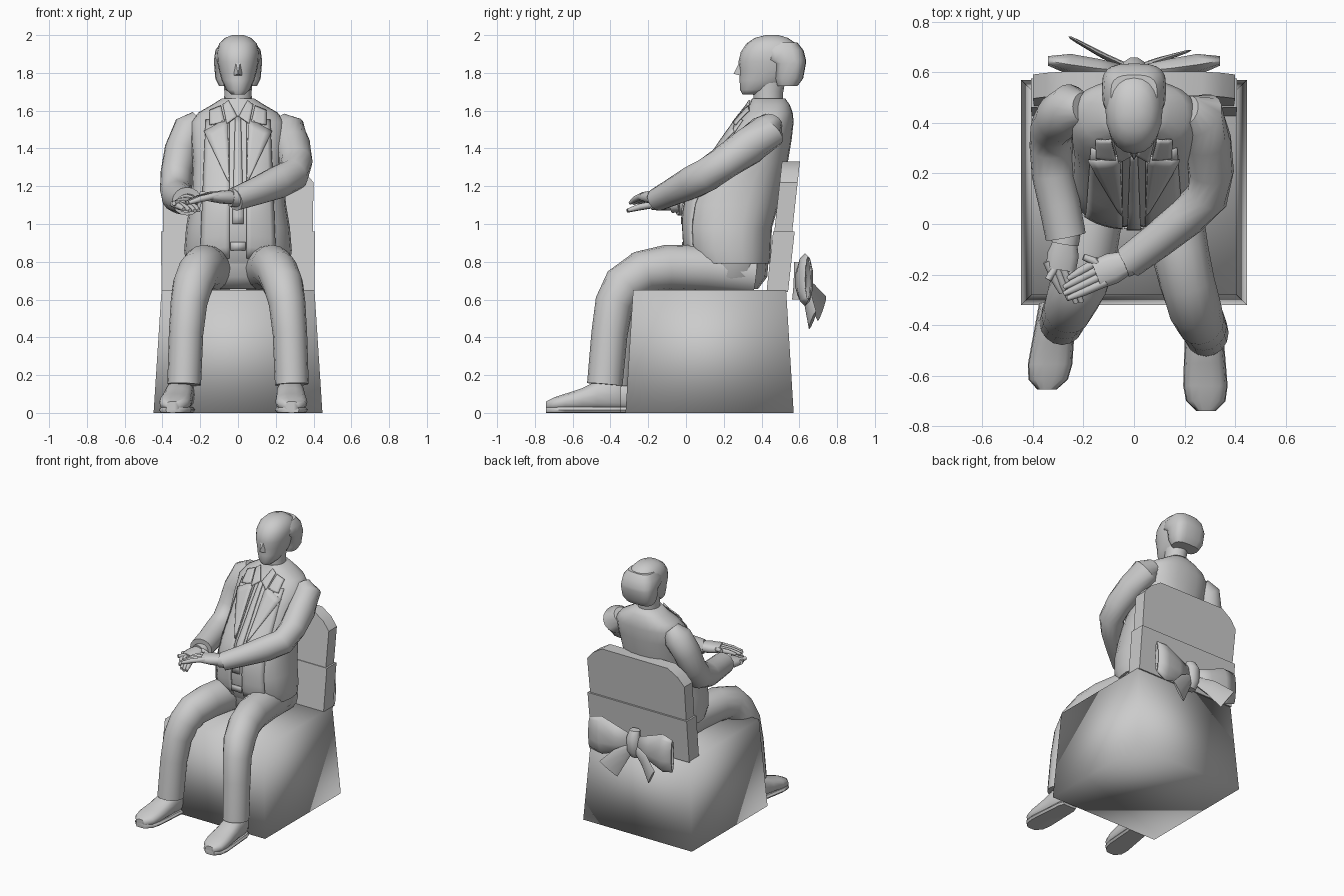
import bpy, bmesh, math
from mathutils import Vector

if "Cube" in bpy.data.objects:
    bpy.data.objects.remove(bpy.data.objects["Cube"])

grey = bpy.data.materials.new("plain_grey")
grey.diffuse_color = (0.6, 0.6, 0.6, 1)
grey.use_nodes = True
grey.node_tree.nodes["Principled BSDF"].inputs["Base Color"].default_value = grey.diffuse_color
X, Y, Z = Vector((1, 0, 0)), Vector((0, 1, 0)), Vector((0, 0, 1))


def make(name, verts, faces, angle=45):
    """Mesh object with clean normals; angle is the sharp-edge limit."""
    me = bpy.data.meshes.new(name)
    me.from_pydata([tuple(v) for v in verts], [], faces)
    bm = bmesh.new()
    bm.from_mesh(me)
    bmesh.ops.recalc_face_normals(bm, faces=bm.faces)
    bm.to_mesh(me)
    bm.free()
    me.materials.append(grey)
    me.shade_smooth()
    if angle < 180:
        me.set_sharp_from_angle(angle=math.radians(angle))
    ob = bpy.data.objects.new(name, me)
    bpy.context.collection.objects.link(ob)
    return ob


def loft(name, rings, ref=X, axis=None, n=16, p=2.0, cap=True, angle=50):
    """Skin superellipse rings (centre, half_a, half_b) along a path."""
    c = [Vector(r[0]) for r in rings]
    verts, faces = [], []
    for i, (_, a, b) in enumerate(rings):
        t = axis
        if t is None:
            t = Vector()
            if i > 0:
                t += (c[i] - c[i - 1]).normalized()
            if i < len(c) - 1:
                t += (c[i + 1] - c[i]).normalized()
            t.normalize()
        u = (ref - ref.dot(t) * t).normalized()
        v = t.cross(u)
        for k in range(n):
            w = 2 * math.pi * k / n
            cs, sn = math.cos(w), math.sin(w)
            verts.append(c[i] + u * a * math.copysign(abs(cs) ** (2 / p), cs)
                         + v * b * math.copysign(abs(sn) ** (2 / p), sn))
    for i in range(len(rings) - 1):
        for k in range(n):
            m = (k + 1) % n
            faces.append((i * n + k, i * n + m, (i + 1) * n + m, (i + 1) * n + k))
    if cap:
        faces += [tuple(range(n)), tuple(range((len(rings) - 1) * n, len(rings) * n))]
    return make(name, verts, faces, angle)


def stack(name, rows, **kw):
    """Horizontal rings from rows (z, y_front, y_back, half_width)."""
    return loft(name, [((0, (f + b) / 2, z), w, (b - f) / 2) for z, f, b, w in rows],
                axis=Z, **kw)


def slab(name, outline, front, back):
    """Extrude an x-z outline between two depth functions of z."""
    n = len(outline)
    verts = [(x, front(z), z) for x, z in outline] + [(x, back(z), z) for x, z in outline]
    faces = [tuple(range(n)), tuple(range(n, 2 * n))]
    faces += [(k, (k + 1) % n, n + (k + 1) % n, n + k) for k in range(n)]
    return make(name, verts, faces, 40)


# Covered chair: softly shaded tapered block
base = [(sx * w, y, z) for z, w, f, b in ((0, .447, -.32, .57), (.65, .405, -.28, .53))
        for sx, y in ((-1, f), (1, f), (1, b), (-1, b))]
make("chair_skirt", base, [(3, 2, 1, 0), (4, 5, 6, 7), (0, 1, 5, 4), (1, 2, 6, 5),
                           (2, 3, 7, 6), (3, 0, 4, 7)], 180)


def lean(z):
    return .43 + (z - .62) * .11


slab("chair_back", [(-.39, .62), (.39, .62), (.4, 1.22), (.35, 1.28), (.27, 1.33),
                    (-.27, 1.33), (-.35, 1.28), (-.4, 1.22)],
     lean, lambda z: lean(z) + .095)
slab("chair_sash", [(-.405, .64), (.405, .64), (.408, .96), (-.408, .96)],
     lambda z: lean(z) - .006, lambda z: lean(z) + .108)

# Bow tied behind the chair
loft("bow_knot", [((0, .59, .60), .04, .03), ((0, .61, .65), .05, .045),
                  ((0, .615, .75), .05, .045), ((0, .60, .80), .04, .03)], axis=Z, n=10)
for s, side in ((1, "left"), (-1, "right")):
    loop = loft("bow_loop_" + side, [((s * .03, .605, .70), .06, .025),
                                     ((s * .14, .615, .70), .10, .04),
                                     ((s * .25, .63, .705), .14, .045),
                                     ((s * .34, .645, .71), .12, .02)],
                ref=Z, axis=X, n=10, cap=False, angle=35)
    sol = loop.modifiers.new("cloth", "SOLIDIFY")
    sol.thickness = .008
    end = (.17, .67, .49) if s > 0 else (-.22, .72, .55)
    mid = (.09, .645, .60) if s > 0 else (-.12, .665, .63)
    loft("bow_tail_" + side, [((s * .02, .62, .67), .03, .012), (mid, .06, .012),
                              (end, .08, .008)], ref=Z, n=8, angle=30)

# Jacket body
body = [(.79, .03, .445, .275), (.86, -.005, .45, .285), (.98, -.015, .455, .275),
        (1.10, -.01, .49, .255), (1.20, .03, .51, .245), (1.33, .12, .54, .24),
        (1.45, .20, .56, .25), (1.54, .265, .57, .25), (1.59, .305, .565, .21),
        (1.63, .335, .55, .14), (1.665, .35, .525, .085)]
P = 2.4
stack("jacket_body", body, n=24, p=P, angle=60)


def chest(x, z):
    """Depth of the jacket's front surface at x, z."""
    z = min(max(z, body[0][0]), body[-1][0])
    for lo, hi in zip(body, body[1:]):
        if z <= hi[0]:
            t = (z - lo[0]) / (hi[0] - lo[0])
            f, b, w = (lo[j] + t * (hi[j] - lo[j]) for j in (1, 2, 3))
            r = min(abs(x) / w, 1)
            return (f + b) / 2 - (b - f) / 2 * (1 - r ** P) ** (1 / P)


def plate(name, quad, lift, nu=4, nv=8):
    """Thin cloth piece laid on the chest; quad = four (x, z) corners."""
    a, b, c, d = [Vector(q) for q in quad]
    verts, faces = [], []
    for j in range(nv + 1):
        for i in range(nu + 1):
            u, v = i / nu, j / nv
            q = (a * (1 - u) + b * u) * (1 - v) + (d * (1 - u) + c * u) * v
            verts.append((q.x, chest(q.x, q.y) - lift, q.y))
    for j in range(nv):
        for i in range(nu):
            k = j * (nu + 1) + i
            faces.append((k, k + 1, k + nu + 2, k + nu + 1))
    ob = make(name, verts, faces, 60)
    sol = ob.modifiers.new("cloth", "SOLIDIFY")
    sol.thickness, sol.offset = .009, 0
    return ob


# Lapels, collar, tie and belt details
for s, side in ((1, "left"), (-1, "right")):
    plate("jacket_front_" + side, [(s * .045, .82), (s * .20, .80), (s * .17, 1.55),
                                   (s * .045, 1.55)], .004, 6, 12)
    plate("lapel_" + side, [(s * .045, 1.22), (s * .06, 1.24), (s * .18, 1.49),
                            (s * .055, 1.56)], .014)
    plate("lapel_top_" + side, [(s * .07, 1.54), (s * .15, 1.525), (s * .15, 1.60),
                                (s * .09, 1.625)], .014)
    plate("shirt_collar_" + side, [(s * .005, 1.57), (s * .06, 1.53), (s * .08, 1.63),
                                   (s * .05, 1.655)], .016)
plate("tie", [(-.03, 1.0), (.03, 1.0), (.015, 1.57), (-.015, 1.57)], .008, 2, 14)
plate("belt_buckle", [(-.04, .86), (.04, .86), (.04, .905), (-.04, .905)], .008, 2, 2)

# Trousers
stack("pelvis", [(.655, .10, .38, .19), (.72, .04, .43, .25), (.84, .03, .44, .265)], p=2.4)
leg = [(.12, .36, .74, .12), (.15, .10, .765, .122), (.18, -.10, .77, .12),
       (.21, -.23, .745, .115), (.24, -.33, .675, .112), (.26, -.38, .58, .102),
       (.275, -.405, .42, .096), (.285, -.43, .15, .094)]
for s, side in ((1, "left"), (-1, "right")):
    back = 0 if s > 0 else .045
    loft("trouser_leg_" + side,
         [((s * x, y + back * (z < .7), z), r * .95, r) for x, y, z, r in leg])
    # Shoe: upper rings run heel to toe, toe turned out slightly
    yo = 0 if s > 0 else .085
    toe = .01 if s > 0 else .05
    xs = .275 if s > 0 else .295
    shoe = [(-.345, .08, .055), (-.38, .085, .07), (-.47, .08, .075), (-.55, .06, .08),
            (-.64, .045, .085), (-.70, .035, .075), (-.74, .025, .035)]
    loft("shoe_" + side, [((s * (xs + toe * (-.345 - y) / .4), y + yo, h + .012), w, h)
                          for y, h, w in shoe], axis=-Y, n=14, p=2.5)
    loft("shoe_sole_" + side, [((s * (xs + toe * (-.345 - y) / .4), y + yo, .016),
                                w + .003, .016) for y, h, w in shoe], axis=-Y, n=8, p=5)

# Sleeves
loft("sleeve_left", [((.21, .45, 1.54), .06, .06), ((.26, .43, 1.49), .10, .10),
                     ((.29, .33, 1.41), .10, .095), ((.305, .21, 1.33), .09, .09),
                     ((.29, .11, 1.26), .09, .085), ((.21, .03, 1.22), .088, .08),
                     ((.10, -.06, 1.175), .074, .072), ((-.02, -.15, 1.13), .062, .066)], ref=Z)
loft("sleeve_right", [((-.20, .46, 1.55), .06, .06), ((-.25, .455, 1.50), .095, .10),
                      ((-.30, .42, 1.39), .09, .10), ((-.325, .38, 1.27), .085, .09),
                      ((-.328, .31, 1.18), .085, .09), ((-.32, .20, 1.145), .085, .085),
                      ((-.295, .08, 1.13), .082, .08), ((-.27, -.05, 1.12), .08, .075)])

# Hands: flat palm, four fingers, thumb and shirt cuff
def hand(side, wrist, knuckle, tip, thumb):
    w, k, t = Vector(wrist), Vector(knuckle), Vector(tip)
    across = (k - w).cross(Z).normalized()
    loft("shirt_cuff_" + side, [(w - (k - w) * .2, .05, .055), (w + (k - w) * .15, .05, .055)],
         ref=Z, n=12)
    loft("palm_" + side, [(w, .036, .045), ((w + k) / 2, .035, .062), (k, .026, .06)],
         ref=Z, n=12, p=2.4)
    for i in range(4):
        off = across * (i - 1.5) * .029
        end = t + off * .8 - (t - k) * (.05, 0, .06, .25)[i]
        loft(f"finger_{side}_{i + 1}", [(k + off - (t - k) * .2, .018, .018),
                                        ((k + end + off) / 2 + Z * .004, .017, .017),
                                        (end, .010, .010)], ref=Z, n=8)
    loft("thumb_" + side, [((w + k) / 2, .02, .02), (thumb, .013, .013)], ref=Z, n=8)


hand("left", (-.02, -.15, 1.14), (-.15, -.20, 1.145), (-.28, -.265, 1.11), (-.20, -.13, 1.16))
hand("right", (-.27, -.06, 1.11), (-.29, -.18, 1.10), (-.24, -.31, 1.07), (-.34, -.22, 1.11))

# Head, nose and hair
stack("neck", [(1.62, .36, .51, .075), (1.70, .355, .515, .072), (1.78, .36, .53, .08)])
stack("head", [(1.685, .30, .38, .035), (1.71, .286, .47, .062), (1.76, .284, .55, .086),
               (1.81, .285, .59, .10), (1.86, .278, .605, .11), (1.91, .29, .61, .113),
               (1.955, .32, .585, .10), (1.985, .365, .54, .07), (2.0, .42, .49, .03)],
      n=20, p=2.2, angle=60)
make("nose", [(-.012, .285, 1.86), (.012, .285, 1.86), (-.024, .292, 1.785),
              (.024, .292, 1.785), (0, .252, 1.795)],
     [(0, 1, 4), (0, 4, 2), (1, 3, 4), (2, 4, 3), (0, 2, 3, 1)], 30)
stack("hair", [(1.73, .48, .59, .10), (1.77, .465, .62, .12), (1.85, .455, .635, .127),
               (1.87, .415, .635, .127), (1.92, .41, .622, .12), (1.96, .44, .59, .092)],
      n=20, p=3, angle=45)
